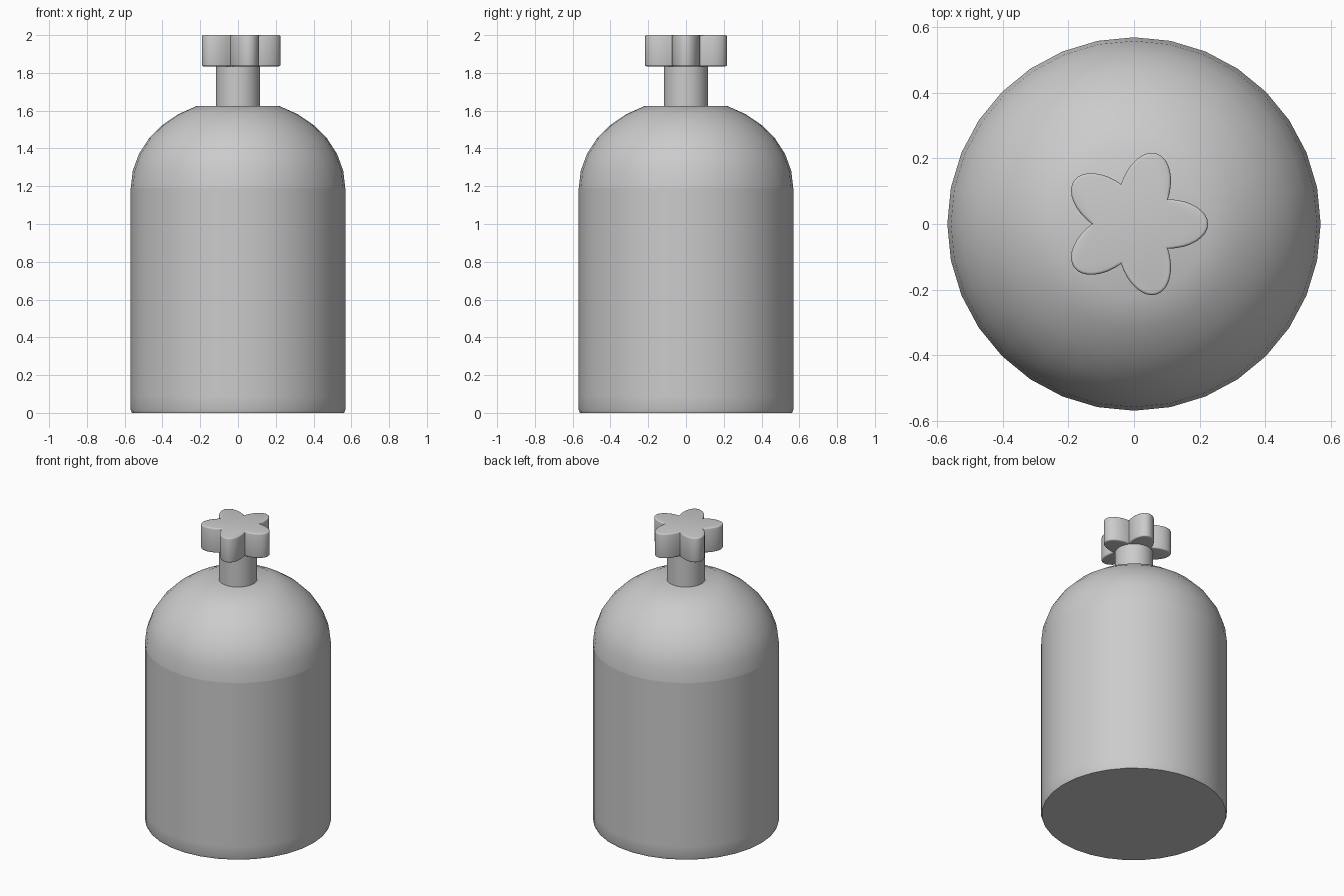
import bpy, bmesh
from math import sin, cos, pi, radians

if "Cube" in bpy.data.objects:
    bpy.data.objects.remove(bpy.data.objects["Cube"])


def finish(bm, name, angle=40):
    bmesh.ops.recalc_face_normals(bm, faces=bm.faces[:])
    me = bpy.data.meshes.new(name)
    bm.to_mesh(me)
    bm.free()
    ob = bpy.data.objects.new(name, me)
    bpy.context.collection.objects.link(ob)
    bpy.ops.object.select_all(action='DESELECT')
    ob.select_set(True)
    bpy.context.view_layer.objects.active = ob
    bpy.ops.object.shade_smooth_by_angle(angle=radians(angle))
    return ob


def lathe(name, profile, n=32, cap_top=True, cap_bottom=True):
    """Revolve (radius, z) points around the z axis."""
    bm = bmesh.new()
    rings = [[bm.verts.new((r * cos(2 * pi * i / n), r * sin(2 * pi * i / n), z))
              for i in range(n)] for r, z in profile]
    for a, b in zip(rings, rings[1:]):
        for i in range(n):
            j = (i + 1) % n
            bm.faces.new((a[i], a[j], b[j], b[i]))
    if cap_bottom:
        bm.faces.new(rings[0][::-1])
    if cap_top:
        bm.faces.new(rings[-1])
    return finish(bm, name)


R, SHOULDER, RISE = 0.568, 1.19, 0.471

# Tank wall with a softened foot
lathe("tank_body", [(0.562, 0), (R, 0.015), (R, 0.09), (R, SHOULDER)], cap_top=False)

# Domed shoulder, cut flat on top
dome = [(R * cos(k * pi / 16), SHOULDER + RISE * sin(k * pi / 16)) for k in range(7)]
lathe("tank_dome", dome, cap_bottom=False)

# Valve neck
lathe("valve_neck", [(0.117, 1.61), (0.117, 1.86)])

# Five-lobed valve knob: half-ellipse lobes around the axis
bm = bmesh.new()
outline = []
for k in range(5):
    a = 2 * pi * k / 5
    for s in range(17):
        t = -pi / 2 + pi * s / 16
        x, y = 0.1032 + 0.122 * cos(t), 0.075 * sin(t)
        outline.append((x * cos(a) - y * sin(a), x * sin(a) + y * cos(a)))
verts = [bm.verts.new((x, y, 1.835)) for x, y in outline]
bmesh.ops.remove_doubles(bm, verts=verts, dist=0.001)
base = bmesh.ops.contextual_create(bm, geom=[])  # no-op keeps bmesh valid
ring = [v for v in verts if v.is_valid]
face = bm.faces.new(ring)
top = bmesh.ops.extrude_face_region(bm, geom=[face], use_keep_orig=True)
bmesh.ops.translate(bm, vec=(0, 0, 0.165),
                    verts=[g for g in top["geom"] if isinstance(g, bmesh.types.BMVert)])
bmesh.ops.recalc_face_normals(bm, faces=bm.faces[:])
rims = [e for e in bm.edges if abs(e.verts[0].co.z - e.verts[1].co.z) < 1e-5]
bmesh.ops.bevel(bm, geom=rims, offset=0.008, segments=3, profile=0.5, affect='EDGES')
finish(bm, "valve_knob", 50)
